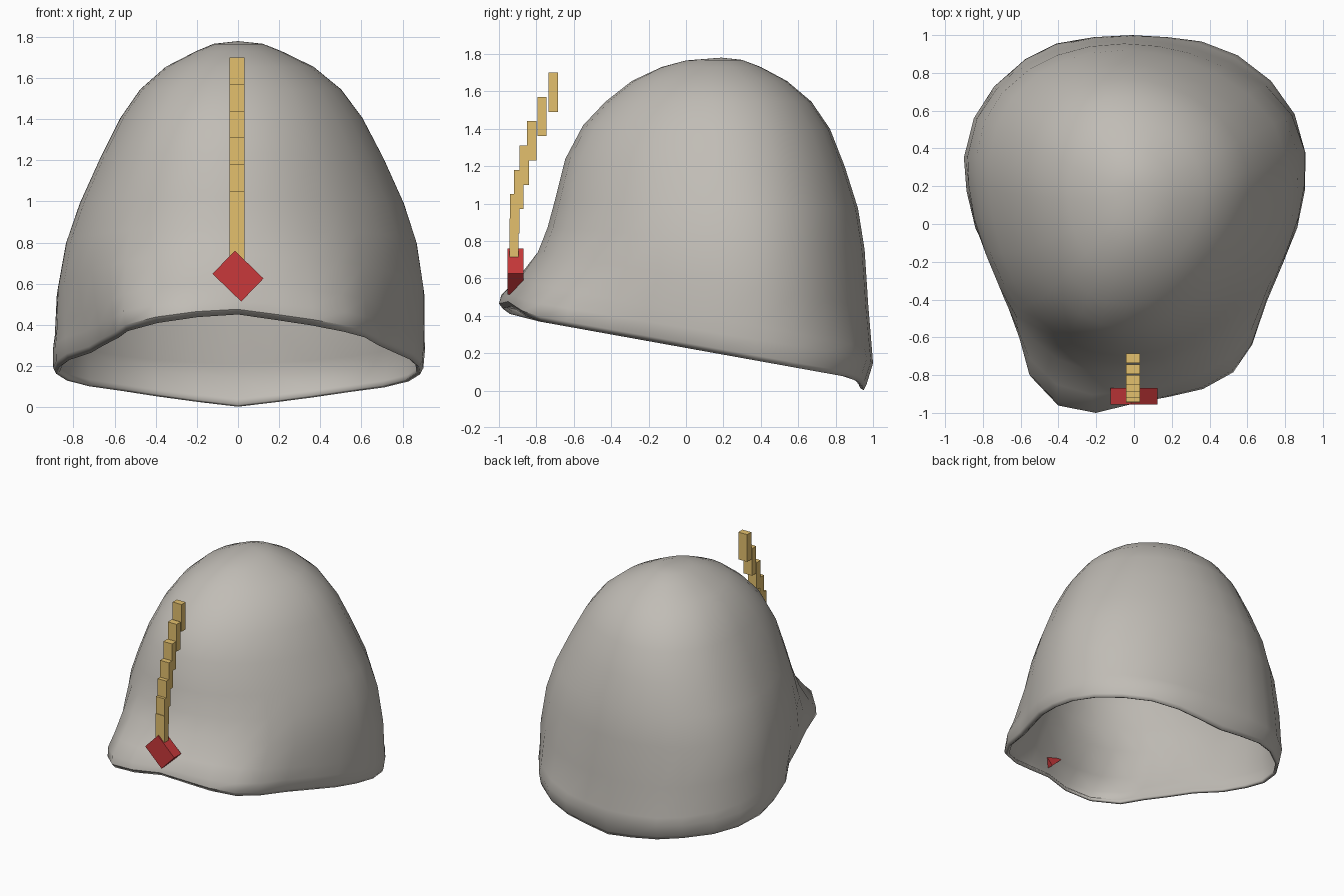
import bpy, bmesh, math
from mathutils import Vector

cube = bpy.data.objects.get("Cube")
if cube:
    bpy.data.objects.remove(cube)


def material(name, rgb):
    mat = bpy.data.materials.new(name)
    mat.use_nodes = True
    color = (*rgb, 1)
    mat.diffuse_color = color
    mat.node_tree.nodes["Principled BSDF"].inputs["Base Color"].default_value = color
    return mat


def add_object(name, bm, mat):
    bmesh.ops.recalc_face_normals(bm, faces=bm.faces)
    mesh = bpy.data.meshes.new(name)
    bm.to_mesh(mesh)
    bm.free()
    mesh.materials.append(mat)
    obj = bpy.data.objects.new(name, mesh)
    bpy.context.collection.objects.link(obj)
    return obj


def add_box(name, size, location, mat, turn=0):
    bm = bmesh.new()
    bmesh.ops.create_cube(bm, size=1)
    bmesh.ops.scale(bm, vec=size, verts=bm.verts)
    obj = add_object(name, bm, mat)
    obj.location = location
    obj.rotation_euler.y = math.radians(turn)
    return obj


gray = material("warm gray", (0.53, 0.505, 0.465))
gold = material("dull gold", (0.77, 0.525, 0.155))
red = material("deep red", (0.58, 0.04, 0.043))

# Slightly lopsided egg outline of the brim, seen from above
WIDEST_Y, HALF_WIDTH = 0.35, 0.905
outline = [
    (0, -.95), (.2, -.91), (.37, -.87), (.53, -.78), (.63, -.63), (.7, -.4),
    (.78, -.2), (.86, 0), (.9, .2), (.905, .4), (.85, .6), (.73, .77),
    (.56, .9), (.37, .97), (.19, .99), (0, 1), (-.2, .99), (-.4, .96),
    (-.57, .88), (-.74, .74), (-.85, .58), (-.905, .38), (-.89, .2),
    (-.84, 0), (-.73, -.2), (-.67, -.4), (-.6, -.6), (-.55, -.8),
    (-.4, -.96), (-.2, -1),
]

# Rings from rim to crown:
# front y, back y, half width, height at y=0, tilt, roundness, peak at the middle
rings = [
    (-.98, .95, .885, .228, -.18, 0, .055),
    (-1, .965, .9, .255, -.18, 0, .05),
    (-.99, 1, .905, .335, -.165, .1, .025),
    (-.915, .995, .90, .415, -.19, .4, .015),
    (-.8, .975, .895, .61, -.165, .8, 0),
    (-.74, .955, .855, .82, -.07, 1, 0),
    (-.7, .92, .79, 1, -.03, 1, 0),
    (-.645, .85, .69, 1.22, -.03, 1, 0),
    (-.55, .77, .59, 1.41, -.015, 1, 0),
    (-.43, .67, .49, 1.545, 0, 1, 0),
    (-.29, .54, .36, 1.655, 0, 1, 0),
    (-.13, .4, .21, 1.73, 0, 1, 0),
    (0, .3, .12, 1.765, .01, 1, 0),
]

# Cap shell: the outline is fitted to every ring, rounded upward, and skinned
bm = bmesh.new()
loops = []
for level, (front, back, width, height, tilt, roundness, peak) in enumerate(rings):
    rise = level / len(rings)
    lean = math.sin(math.pi * rise) ** 2
    middle = front + (back - front) * (0.68 - 0.14 * rise)
    loop = []
    for ox, oy in outline:
        reach = (oy - WIDEST_Y) / (1 - WIDEST_Y if oy > WIDEST_Y else 1 + WIDEST_Y)
        point = Vector((ox / HALF_WIDTH, reach))
        point = point.lerp(point.normalized(), roundness)
        x = point.x * width + lean * (0.02 - 0.08 * point.y ** 2)
        y = middle + point.y * (back - middle if reach > 0 else middle - front)
        bump = math.copysign(peak, -y) * max(0, 1 - abs(x) / 0.5)
        loop.append(bm.verts.new((x, y, height + tilt * y + bump)))
    loops.append(loop)

count = len(outline)
for low, high in zip(loops, loops[1:]):
    for i in range(count):
        j = (i + 1) % count
        bm.faces.new((low[i], low[j], high[j], high[i]))
apex = bm.verts.new((0, 0.19, 1.78))
for i in range(count):
    bm.faces.new((loops[-1][i], loops[-1][(i + 1) % count], apex))

cap = add_object("cap_shell", bm, gray)
cap.data.shade_smooth()
cap.data.set_sharp_from_angle(angle=math.radians(40))
wall = cap.modifiers.new("wall", "SOLIDIFY")
wall.thickness = 0.02
wall.offset = -1

# Diamond badge on the front of the brim
add_box("diamond_badge", (.194, .085, .156), (0, -.912, .637), red, turn=44)

# Plume of overlapping upright slats, leaning back as it climbs
plume_y = [-.92, -.915, -.895, -.865, -.825, -.77, -.71]
for i, y in enumerate(plume_y):
    add_box(f"plume_slat_{i + 1}", (.075, .05, .21), (-.005, y, .815 + .13 * i), gold)
